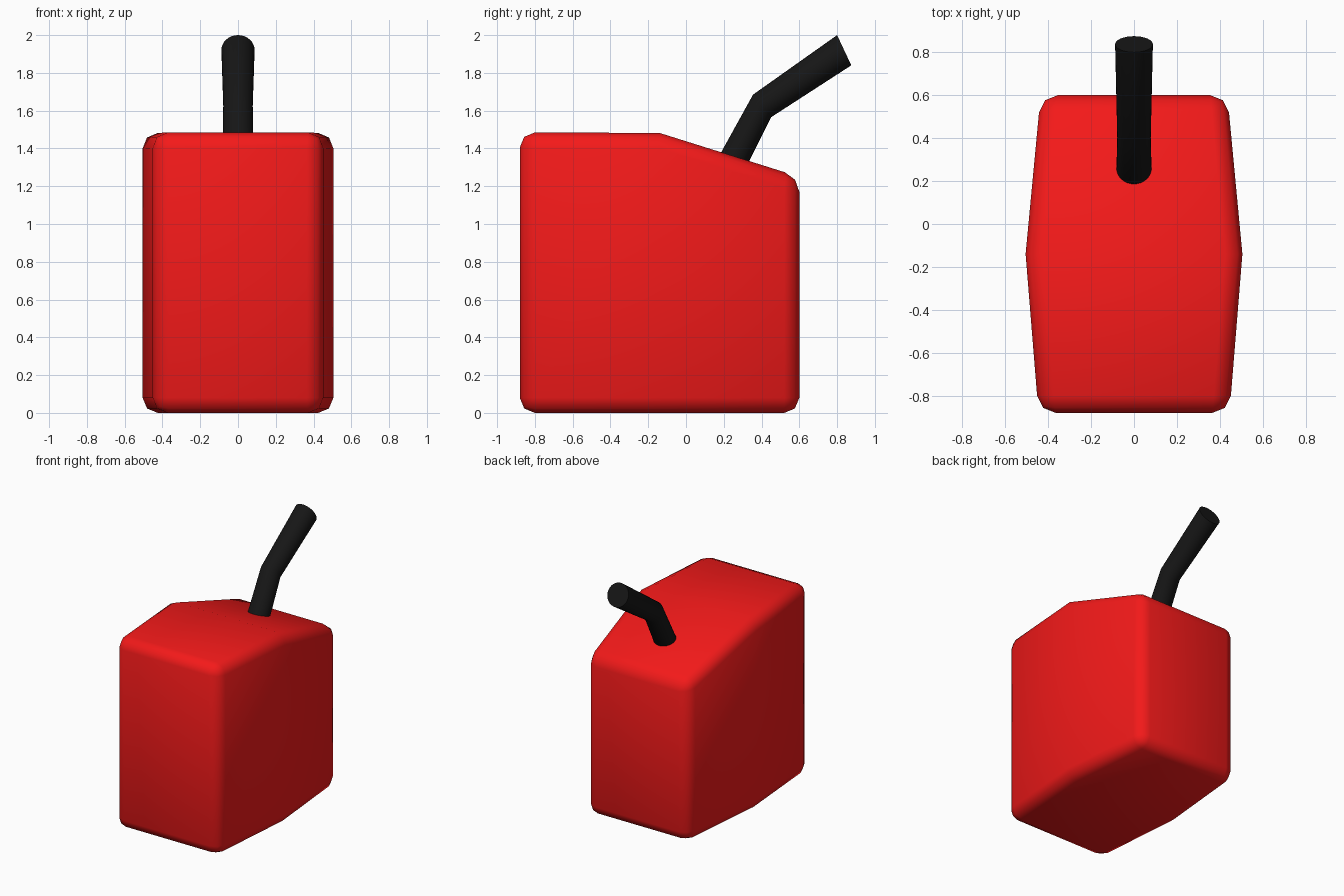
import bpy, bmesh
from math import cos, sin, pi, radians
from mathutils import Vector

if "Cube" in bpy.data.objects:
    bpy.data.objects.remove(bpy.data.objects["Cube"])


def loft(name, rings, color, sharp_angle):
    """Skin a list of equal-length closed rings and cap both ends."""
    bm = bmesh.new()
    loops = [[bm.verts.new(p) for p in ring] for ring in rings]
    n = len(loops[0])
    for a, b in zip(loops, loops[1:]):
        for i in range(n):
            j = (i + 1) % n
            bm.faces.new((a[i], a[j], b[j], b[i]))
    bm.faces.new(loops[0])
    bm.faces.new(loops[-1])
    bmesh.ops.recalc_face_normals(bm, faces=bm.faces)
    mesh = bpy.data.meshes.new(name)
    bm.to_mesh(mesh)
    bm.free()
    obj = bpy.data.objects.new(name, mesh)
    bpy.context.collection.objects.link(obj)
    mat = bpy.data.materials.new(name + "_colour")
    mat.diffuse_color = color
    mat.use_nodes = True
    mat.node_tree.nodes["Principled BSDF"].inputs["Base Color"].default_value = mat.diffuse_color
    mesh.materials.append(mat)
    bpy.ops.object.select_all(action='DESELECT')
    bpy.context.view_layer.objects.active = obj
    obj.select_set(True)
    bpy.ops.object.shade_smooth()
    if sharp_angle:
        bpy.ops.object.shade_smooth_by_angle(angle=radians(sharp_angle))
    return obj


# Can body: three rectangular sections (y, half width, top height)
sections = [(-0.88, 0.445, 1.485), (-0.14, 0.505, 1.482), (0.60, 0.435, 1.25)]
body = loft("can_body",
            [[(-w, y, 0), (w, y, 0), (w, y, h), (-w, y, h)] for y, w, h in sections],
            (0.9, 0.01, 0.01, 1), None)
bevel = body.modifiers.new("rounded_edges", 'BEVEL')
bevel.width = 0.08
bevel.segments = 2
bevel.limit_method = 'ANGLE'
bevel.angle_limit = radians(40)

# Bent spout: centre (y, z), in-plane half axis (y, z), half width in x
stations = [((0.21, 1.26), (0.070, -0.036), 0.083),
            ((0.4025, 1.625), (0.0475, -0.060), 0.078),
            ((0.8375, 1.92), (0.0375, -0.080), 0.088)]
rings = []
for (cy, cz), (ay, az), rx in stations:
    rings.append([Vector((rx * cos(t), cy + ay * sin(t), cz + az * sin(t)))
                  for t in (2 * pi * i / 32 for i in range(32))])
loft("spout", rings, (0.008, 0.008, 0.008, 1), 35)
